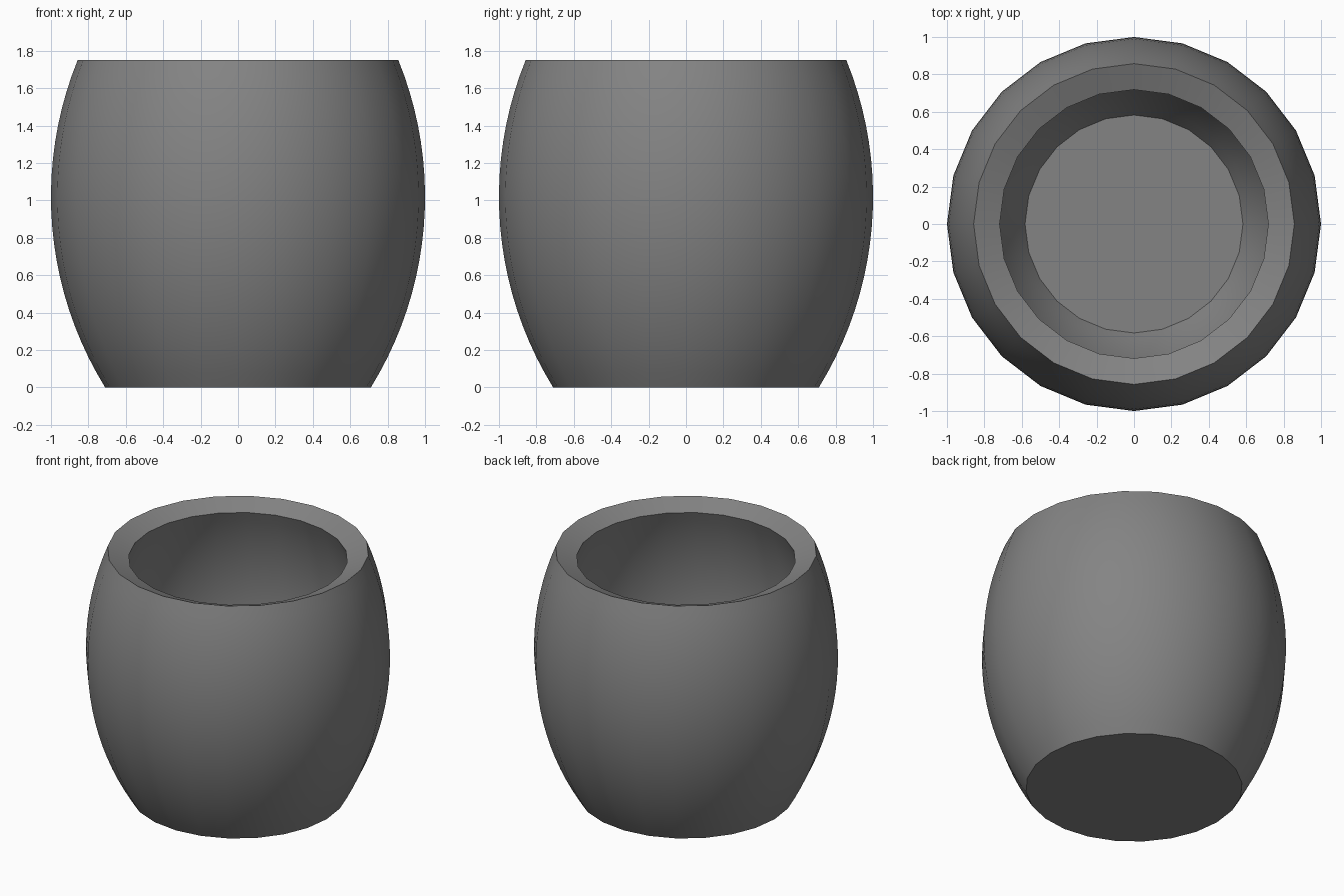
import bpy
import bmesh
from math import asin, cos, sin, tau
from mathutils import Vector

cube = bpy.data.objects.get("Cube")
if cube:
    bpy.data.objects.remove(cube, do_unlink=True)

SIDES = 24
RINGS = 20
BELLY_Z = 1.02      # height of the widest ring
HEIGHT = 1.75
ARC = 1.94          # radius of the bulging side curve
WALL = 0.15

# Grey body material
grey = bpy.data.materials.new("mid_grey")
grey.use_nodes = True
colour = (0.23, 0.23, 0.23, 1)
grey.diffuse_color = colour
grey.node_tree.nodes["Principled BSDF"].inputs["Base Color"].default_value = colour


def side_curve(radius):
    """Arc of the pot side, from foot to rim."""
    low, high = asin(-BELLY_Z / ARC), asin((HEIGHT - BELLY_Z) / ARC)
    angles = [low + (high - low) * i / RINGS for i in range(RINGS + 1)]
    return [Vector((1 - ARC + radius * cos(a), 0, BELLY_Z + radius * sin(a)))
            for a in angles]


# Half section: base centre, outer side, sloped rim, inner side, floor centre
outer = side_curve(ARC)
inner = side_curve(ARC - WALL)[::-1]
section = ([Vector((0, 0, outer[0].z))] + outer + inner
           + [Vector((0, 0, inner[-1].z))])

# Turn the section around the upright axis
bm = bmesh.new()
verts = [bm.verts.new(p) for p in section]
edges = [bm.edges.new(pair) for pair in zip(verts, verts[1:])]
bmesh.ops.spin(bm, geom=verts + edges, axis=(0, 0, 1), cent=(0, 0, 0),
               angle=tau, steps=SIDES)
bmesh.ops.remove_doubles(bm, verts=bm.verts, dist=0.0005)
bmesh.ops.recalc_face_normals(bm, faces=bm.faces)

mesh = bpy.data.meshes.new("pot_body")
bm.to_mesh(mesh)
bm.free()
mesh.materials.append(grey)
pot = bpy.data.objects.new("pot_body", mesh)
bpy.context.collection.objects.link(pot)

# Smooth sides with crisp rim and foot
bpy.ops.object.select_all(action='DESELECT')
pot.select_set(True)
bpy.context.view_layer.objects.active = pot
bpy.ops.object.shade_smooth_by_angle(angle=0.6)
# Sit the foot exactly on the ground
foot = min(v.co.z for v in mesh.vertices)
pot.location.z = -foot
